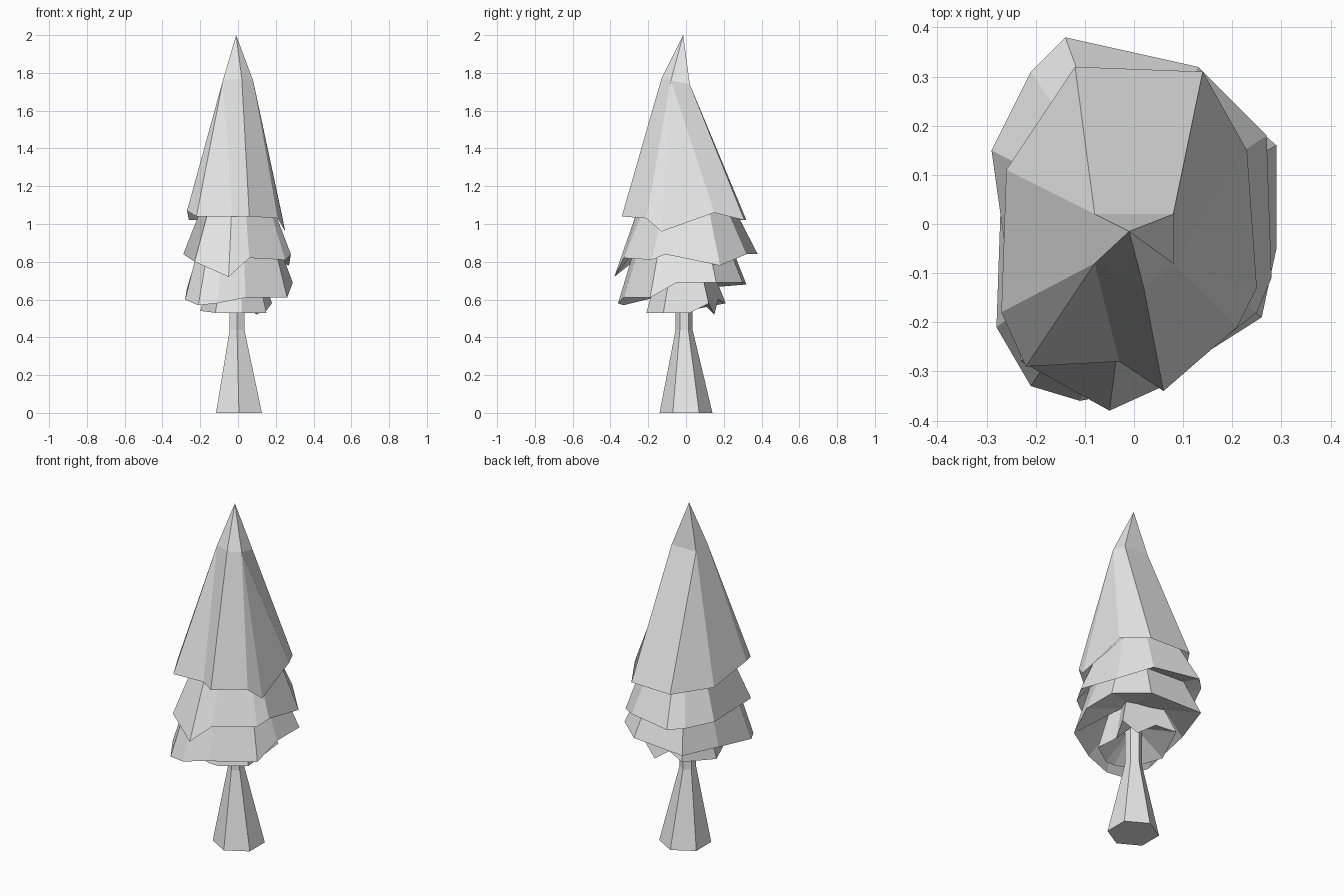
import bpy
import bmesh
from math import sin, cos, pi
from mathutils import Vector

default_cube = bpy.data.objects.get("Cube")
if default_cube:
    bpy.data.objects.remove(default_cube, do_unlink=True)

# One pale grey for the whole tree
grey = bpy.data.materials.new("pale grey")
grey.use_nodes = True
colour = (0.8, 0.8, 0.8, 1)
grey.diffuse_color = colour
grey.node_tree.nodes["Principled BSDF"].inputs["Base Color"].default_value = colour


def points(rows):
    """Turn rows given in hundredths into vectors."""
    return [Vector(row) / 100 for row in rows]


def bridge(bm, upper, lower):
    """Join two rings, allowing neighbouring corners to be shared."""
    count = len(upper)
    for i in range(count):
        j = (i + 1) % count
        corners = [upper[i], lower[i], lower[j], upper[j]]
        corners = list(dict.fromkeys(corners))
        if len(corners) > 2:
            bm.faces.new(corners)


def add_ring(bm, coords):
    return [bm.verts.new(co) for co in coords]


def scaled_ring(rim, scale, height):
    return [Vector((p.x * scale, p.y * scale, height)) for p in rim]


def finish(name, bm):
    bmesh.ops.recalc_face_normals(bm, faces=bm.faces[:])
    mesh = bpy.data.meshes.new(name)
    bm.to_mesh(mesh)
    bm.free()
    mesh.materials.append(grey)
    obj = bpy.data.objects.new(name, mesh)
    bpy.context.collection.objects.link(obj)
    return obj


# Ragged lower rims of the branch tiers, from the front round to the left
top_rim = points([
    (-3, -28, 104), (6, -34, 104), (21, -21, 103), (25, -13, 96), (23, 15, 106),
    (14, 31, 102), (-12, 32, 102), (-26, 11, 102), (-27, -18, 107), (-22, -29, 104)])
second_rim = points([
    (-5, -38, 72), (6, -33, 82), (25, -18, 81), (28, -11, 84), (27, 18, 78),
    (13, 32, 84), (-14, 38, 84), (-21, 31, 84), (-29, 15, 84), (-23, -28, 80)])
third_rim = points([
    (-11, -36, 58), (4, -33, 61), (26, -19, 61), (29, -5, 69), (29, 16, 69),
    (13, 30, 69), (-20, 32, 68), (-27, 8, 66), (-28, -21, 60), (-21, -33, 57)])
bottom_rim = points([
    (-4, -21, 53), (2, -21, 53), (15, -12, 53), (14, 2, 53), (18, 12, 58),
    (10, 15, 52), (-1, 17, 60), (-12, 21, 58), (-20, 0, 54), (-12, -18, 53)])

# Pointed crown: five shoulder corners fan out to the first rim
bm = bmesh.new()
tip = bm.verts.new((-0.01, -0.015, 2))
a, b, c, d, e = add_ring(bm, points([
    (-8, -8, 176), (2, -13, 177), (8, -8, 176), (8, 2, 174), (-8, 2, 174)]))
shoulder = [a, b, c, c, c, d, e, e, a, a]
bridge(bm, [tip] * len(shoulder), shoulder)
previous = add_ring(bm, top_rim)
bridge(bm, shoulder, previous)

# Lower tiers: tuck in under the rim above, then flare out again
for rim, scale, height in ((second_rim, 0.66, 1.09),
                           (third_rim, 0.74, 0.89),
                           (bottom_rim, 0.72, 0.73)):
    neck = add_ring(bm, scaled_ring(rim, scale, height))
    bridge(bm, previous, neck)
    previous = add_ring(bm, rim)
    bridge(bm, neck, previous)

# Underside closing in around the trunk
inner = add_ring(bm, scaled_ring(bottom_rim, 0.2, 0.64))
bridge(bm, previous, inner)
bm.faces.new(inner)
finish("foliage", bm)

# Six sided trunk, flared at the foot
bm = bmesh.new()
rings = []
for height, centre_x, centre_y, radius in ((0.66, -0.005, -0.01, 0.045),
                                           (0.44, -0.005, -0.01, 0.045),
                                           (0, 0.005, 0, 0.14)):
    ring = []
    for i in range(6):
        angle = i * pi / 3 + pi / 6
        ring.append((centre_x + radius * cos(angle),
                     centre_y + radius * sin(angle), height))
    rings.append(add_ring(bm, ring))
for upper, lower in zip(rings, rings[1:]):
    bridge(bm, upper, lower)
bm.faces.new(rings[0])
bm.faces.new(rings[-1])
finish("trunk", bm)
